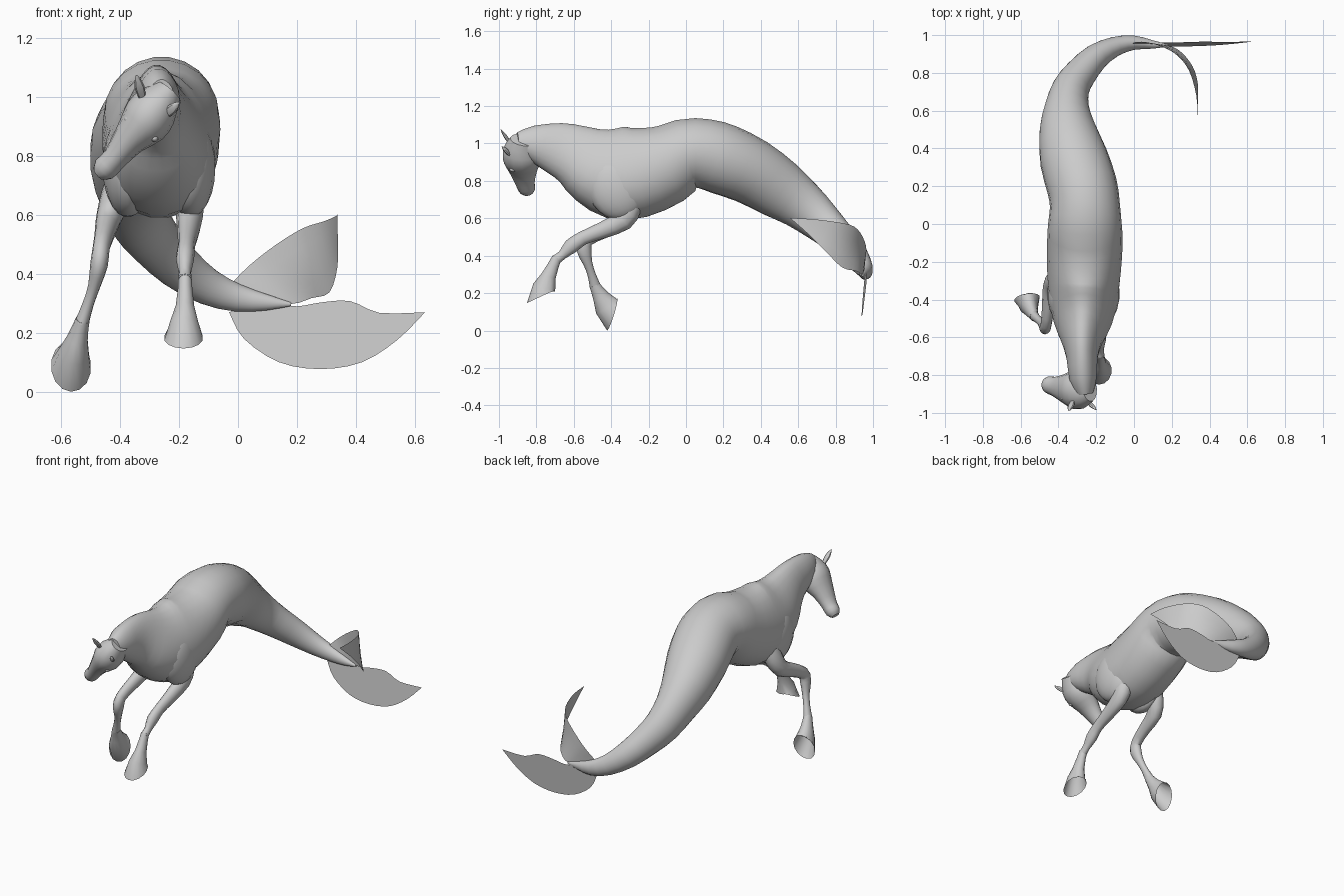
import bpy, bmesh
from math import sin, cos, pi, radians
from mathutils import Vector


def finish(name, bm, angle=40):
    bmesh.ops.recalc_face_normals(bm, faces=bm.faces)
    me = bpy.data.meshes.new(name)
    bm.to_mesh(me)
    bm.free()
    me.shade_smooth()
    me.set_sharp_from_angle(angle=radians(angle))
    ob = bpy.data.objects.new(name, me)
    bpy.context.collection.objects.link(ob)
    return ob


def spline(rows, steps):
    """Catmull-Rom through rows of any width."""
    out = []
    for i in range(len(rows) - 1):
        a, b, c, d = (rows[max(0, min(len(rows) - 1, i + k))] for k in (-1, 0, 1, 2))
        for s in range(steps):
            t = s / steps
            out.append([.5 * (2*q + (r-p)*t + (2*p - 5*q + 4*r - w)*t*t + (3*q - p - 3*r + w)*t**3)
                        for p, q, r, w in zip(a, b, c, d)])
    return out + [list(rows[-1])]


def loft(name, rows, ref, n=16, steps=2, end_dir=None, open_end=False):
    """Rows are x, y, z, side radius, radius towards ref, optional widening of the underside."""
    rows = spline(rows, steps)
    pts = [Vector(r[:3]) for r in rows]
    bm = bmesh.new()
    rings = []
    for i, r in enumerate(rows):
        t = (pts[min(i + 1, len(pts) - 1)] - pts[max(i - 1, 0)]).normalized()
        if end_dir and i == len(rows) - 1:
            t = Vector(end_dir).normalized()
        side = t.cross(Vector(ref)).normalized()
        up = side.cross(t)
        egg = r[5] if len(r) > 5 else 0
        ring = []
        for k in range(n):
            a = 2 * pi * k / n
            ring.append(bm.verts.new(pts[i] + side * r[3] * cos(a) * (1 - egg * sin(a))
                                     + up * r[4] * sin(a)))
        rings.append(ring)
    for a, b in zip(rings, rings[1:]):
        for k in range(n):
            bm.faces.new((a[k], a[(k+1) % n], b[(k+1) % n], b[k]))
    bm.faces.new(rings[0])
    if not open_end:
        bm.faces.new(rings[-1])
    return finish(name, bm)


def fluke(name, outer, inner):
    """Thin sheet between two edge curves."""
    o, i = spline(outer, 3), spline(inner, 3)
    bm = bmesh.new()
    grid = [[bm.verts.new(Vector(p).lerp(Vector(q), k / 4)) for k in range(5)] for p, q in zip(o, i)]
    for a, b in zip(grid, grid[1:]):
        for k in range(4):
            bm.faces.new((a[k], a[k+1], b[k+1], b[k]))
    bmesh.ops.remove_doubles(bm, verts=bm.verts, dist=.0005)
    finish(name, bm)


def ellipsoid(name, loc, size, rot=0):
    bm = bmesh.new()
    bmesh.ops.create_uvsphere(bm, u_segments=18, v_segments=12, radius=1)
    ob = finish(name, bm)
    ob.location, ob.scale, ob.rotation_euler = loc, size, (rot, 0, 0)


Z, X, FRONT = (0, 0, 1), (1, 0, 0), (0, -1, 0)

# Neck, torso and fish tail in one sweep
loft("body", [
    (-.26, -.9, 1.0, .045, .06, .1), (-.27, -.82, 1.0, .072, .097, .1),
    (-.275, -.7, .975, .083, .14, .12), (-.275, -.6, .94, .11, .167, .2),
    (-.27, -.5, .885, .15, .21, .25), (-.268, -.38, .845, .18, .25, .2),
    (-.265, -.25, .845, .195, .243, .12), (-.26, -.1, .89, .2, .216, .03),
    (-.26, 0, .945, .195, .19, 0), (-.26, .1, .945, .185, .188, 0),
    (-.275, .2, .915, .186, .19, 0), (-.32, .35, .85, .18, .178, 0),
    (-.352, .5, .755, .15, .16, 0), (-.355, .62, .67, .117, .133, 0),
    (-.333, .72, .585, .098, .112, 0), (-.28, .8, .51, .085, .095, 0),
    (-.2, .885, .425, .07, .08, 0), (-.1, .94, .355, .052, .062, 0), (0, .96, .318, .038, .047, 0),
    (.1, .95, .303, .022, .027, 0), (.18, .945, .297, .006, .006, 0)], Z, 22, 2)

# Shoulders
for label, s in (("left", 1), ("right", -1)):
    ellipsoid(label + "_shoulder", (-.268 + s * .106, -.37, .765), (.086, .155, .175), radians(20))

# Head, turned down and sideways
loft("head", [
    (-.235, -.87, 1.02, .05, .07), (-.285, -.88, .96, .083, .1), (-.32, -.875, .91, .083, .1),
    (-.37, -.87, .855, .058, .075), (-.42, -.86, .79, .042, .052),
    (-.455, -.85, .755, .042, .045), (-.475, -.845, .737, .022, .026)], FRONT, 14)
for label, base, tip in (("right", (-.325, -.94, 1.0), (-.345, -.99, 1.075)),
                         ("left", (-.245, -.94, .94), (-.2, -.985, .983))):
    b, t = Vector(base), Vector(tip)
    loft(label + "_ear", [(*b.lerp(t, f), r, r * .6)
                          for f, r in ((0, .012), (.45, .017), (.8, .01), (1, .002))], FRONT, 8)
ellipsoid("right_eye", (-.375, -.92, .925), (.012, .018, .012))
ellipsoid("left_eye", (-.283, -.925, .86), (.012, .018, .012))

# Front legs with flared, hollow hooves
loft("left_front_leg", [
    (-.175, -.285, .74, .05, .05), (-.167, -.3, .66, .062, .052), (-.165, -.335, .59, .056, .045),
    (-.17, -.45, .535, .044, .036), (-.175, -.55, .495, .037, .029), (-.18, -.615, .45, .04, .031),
    (-.18, -.66, .405, .025, .021), (-.18, -.7, .375, .028, .024)], X, 12)
loft("left_hoof", [
    (-.18, -.69, .39, .026, .023), (-.18, -.735, .29, .04, .032), (-.185, -.775, .182, .083, .067)],
    X, 14, end_dir=(0, .42, -.9), open_end=True)
loft("right_front_leg", [
    (-.39, -.285, .74, .05, .05), (-.415, -.3, .66, .06, .052), (-.44, -.335, .585, .052, .043),
    (-.453, -.44, .535, .042, .034), (-.465, -.53, .485, .037, .029), (-.472, -.545, .43, .04, .03),
    (-.488, -.525, .36, .025, .021), (-.508, -.505, .3, .022, .019), (-.53, -.485, .235, .03, .024)],
    X, 12)
loft("right_hoof", [
    (-.527, -.49, .245, .028, .024), (-.545, -.455, .18, .045, .036), (-.567, -.395, .086, .09, .069)],
    X, 14, end_dir=(-.15, .95, -.3), open_end=True)


# Tail flukes: one spread flat, one curled forward
def flat(points):
    return [(x, .955 - .1 * (.28 - z) + .02 * x, z) for x, z in points]


fluke("lower_fluke",
      flat([(-.03, .27), (.02, .18), (.14, .1), (.28, .077), (.42, .1), (.54, .175), (.635, .27)]),
      flat([(.05, .3), (.12, .3), (.2, .29), (.28, .303), (.38, .308), (.48, .268), (.635, .27)]))
fluke("curled_fluke",
      [(-.03, .95, .36), (.04, .965, .43), (.13, .945, .5), (.22, .9, .555), (.29, .815, .578),
       (.33, .68, .595), (.337, .555, .602)],
      [(.05, .955, .31), (.18, .945, .298), (.25, .91, .318), (.31, .835, .337), (.337, .75, .42),
       (.339, .66, .51), (.337, .555, .602)])
